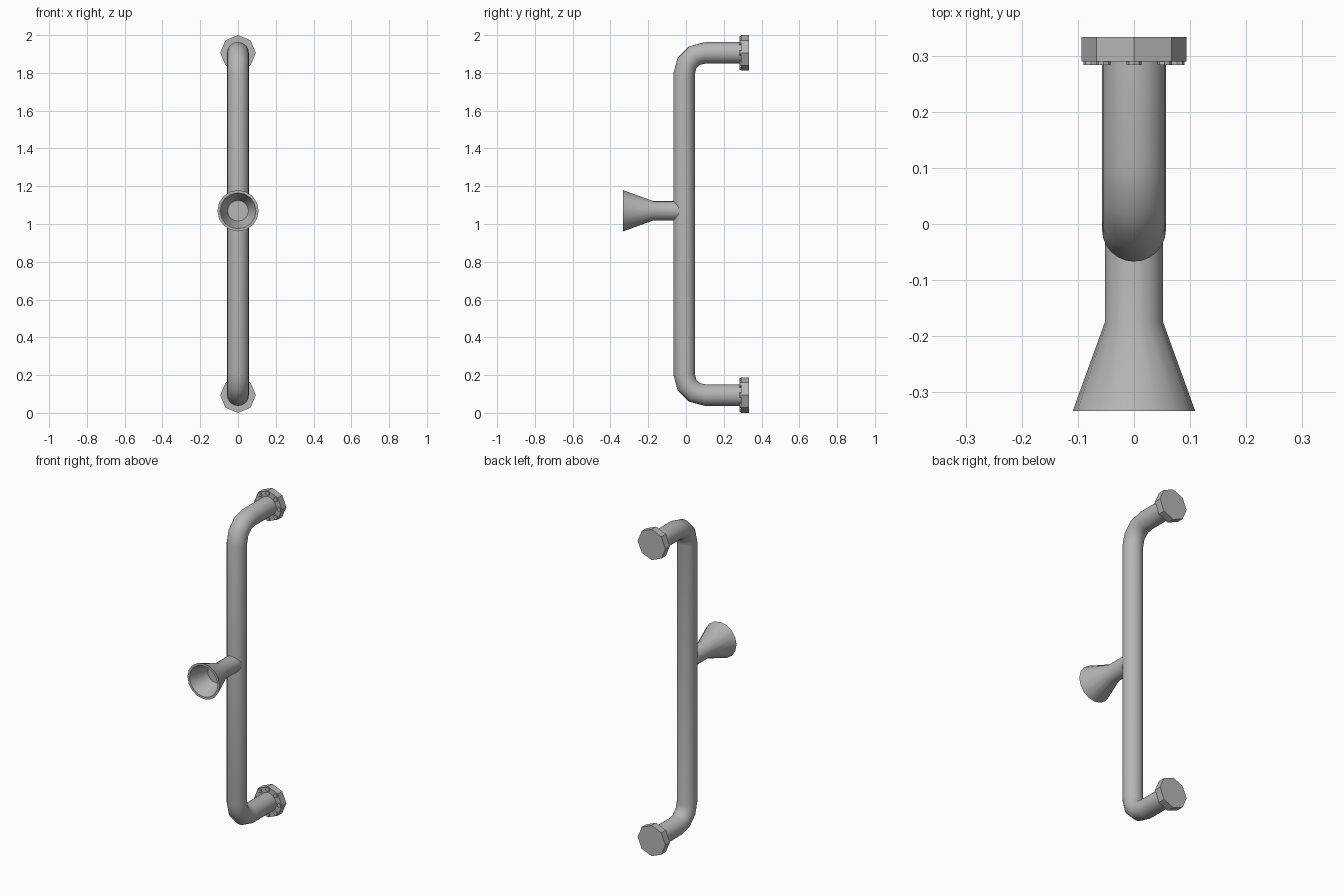
import bpy
import bmesh
from math import cos, sin, pi, radians

cube = bpy.data.objects.get("Cube")
if cube:
    bpy.data.objects.remove(cube, do_unlink=True)

metal = bpy.data.materials.new("grey metal")
metal.use_nodes = True
colour = (0.47, 0.47, 0.47, 1)
metal.diffuse_color = colour
metal.node_tree.nodes["Principled BSDF"].inputs["Base Color"].default_value = colour


def loft(name, rings, sides, x=0.0):
    """Capped tube through rings of (y, z, heading, radius) in the yz plane."""
    bm = bmesh.new()
    loops = []
    for y, z, a, r in rings:
        loop = []
        for i in range(sides):
            t = 2 * pi * i / sides
            loop.append(bm.verts.new((x + r * cos(t),
                                      y - r * sin(t) * sin(a),
                                      z + r * sin(t) * cos(a))))
        loops.append(loop)
    for lower, upper in zip(loops, loops[1:]):
        for i in range(sides):
            j = (i + 1) % sides
            bm.faces.new((lower[i], lower[j], upper[j], upper[i]))
    bm.faces.new(loops[0])
    bm.faces.new(loops[-1])
    bmesh.ops.recalc_face_normals(bm, faces=bm.faces)
    mesh = bpy.data.meshes.new(name)
    bm.to_mesh(mesh)
    bm.free()
    mesh.materials.append(metal)
    obj = bpy.data.objects.new(name, mesh)
    bpy.context.collection.objects.link(obj)
    bpy.ops.object.select_all(action='DESELECT')
    obj.select_set(True)
    bpy.context.view_layer.objects.active = obj
    bpy.ops.object.shade_smooth_by_angle(angle=radians(40))
    return obj


LOW, HIGH = 0.094, 1.906      # heights of the two arms
PIPE, BEND = 0.057, 0.11      # pipe radius and bend radius
FLANGE_FRONT, FLANGE_BACK = 0.29, 0.333

# Bent pipe: lower arm, upright, upper arm
path = [(0.3, LOW, pi, PIPE)]
for centre_z, start in ((LOW + BEND, 180), (HIGH - BEND, 90)):
    for step in range(4):
        a = radians(start - 30 * step)
        path.append((0.1 - BEND * sin(a), centre_z + BEND * cos(a), a, PIPE))
path.append((0.3, HIGH, 0, PIPE))
loft("handle_pipe", path, 24)

# Eight-sided flanges, each with a ring of small bolts
for label, z in (("lower", LOW), ("upper", HIGH)):
    loft(label + "_flange",
         [(FLANGE_FRONT, z, 0, 0.094), (FLANGE_BACK, z, 0, 0.094)], 8)
    for i in range(8):
        t = i * pi / 4
        bolt_z = z + 0.077 * sin(t)
        loft(f"{label}_bolt_{i + 1}",
             [(0.283, bolt_z, 0, 0.013), (0.295, bolt_z, 0, 0.013)],
             8, x=0.077 * cos(t))

# Flared hollow nozzle on the front of the upright
profile = [(-0.01, 0.052), (-0.175, 0.052), (-0.333, 0.109),
           (-0.333, 0.095), (-0.215, 0.055)]
loft("flared_nozzle", [(y, 1.07, pi, r) for y, r in profile], 16)
